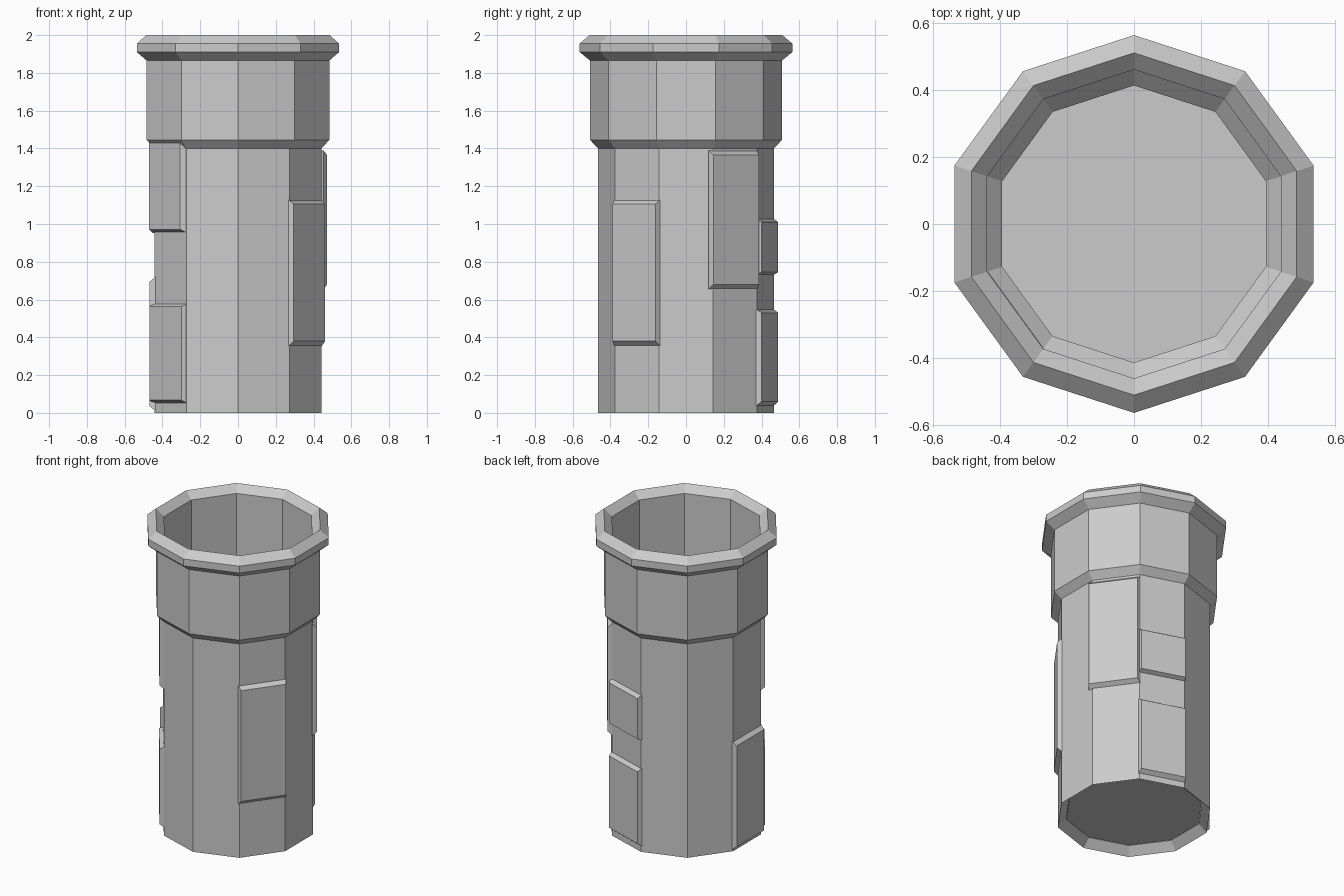
import bpy
import bmesh
from math import cos, sin, radians, pi

if "Cube" in bpy.data.objects:
    bpy.data.objects.remove(bpy.data.objects["Cube"])

SIDES = 10
BODY_R = 0.465
APOTHEM = BODY_R * cos(pi / SIDES)


def finish(name, bm):
    mesh = bpy.data.meshes.new(name)
    bm.to_mesh(mesh)
    bm.free()
    obj = bpy.data.objects.new(name, mesh)
    bpy.context.collection.objects.link(obj)
    return obj


def lathe(name, profile):
    """Ten-sided turned shape; the first and last rings share one floor."""
    bm = bmesh.new()
    rings = []
    for r, z in profile:
        rings.append([bm.verts.new((r * cos(pi / 2 + 2 * pi * i / SIDES),
                                    r * sin(pi / 2 + 2 * pi * i / SIDES), z))
                      for i in range(SIDES)])
    for a, b in zip(rings, rings[1:]):
        for i in range(SIDES):
            j = (i + 1) % SIDES
            bm.faces.new((a[i], a[j], b[j], b[i]))
    bm.faces.new(rings[-1])
    return finish(name, bm)


def panel(name, angle, base_t, outer_t, base_z, outer_z):
    """Bevelled plate on the facet facing the given angle."""
    c, s = cos(radians(angle)), sin(radians(angle))
    bm = bmesh.new()
    loops = []
    for n, (t0, t1), (z0, z1) in ((APOTHEM - 0.006, base_t, base_z),
                                  (APOTHEM + 0.025, outer_t, outer_z)):
        loops.append([bm.verts.new((n * c - t * s, n * s + t * c, z))
                      for t, z in ((t0, z0), (t1, z0), (t1, z1), (t0, z1))])
    base, outer = loops
    bm.faces.new(outer)
    bm.faces.new(base[::-1])
    for i in range(4):
        j = (i + 1) % 4
        bm.faces.new((base[i], base[j], outer[j], outer[i]))
    return finish(name, bm)


# Hollow barrel: outer wall, collar, rim, then the inner wall down to the floor
lathe("barrel", [
    (0.415, 0.05), (BODY_R, 0.0), (BODY_R, 1.40), (0.508, 1.445),
    (0.508, 1.865), (0.563, 1.91), (0.563, 1.955), (0.51, 2.0),
    (0.46, 1.955), (0.46, 1.445), (0.413, 1.40), (0.413, 0.05),
])

# Raised plates around the barrel
full, face = (-0.15, 0.15), (-0.141, 0.141)
panel("front_right_plate", 324, full, face, (0.35, 1.13), (0.38, 1.105))
panel("back_right_plate", 36, (-0.17, 0.15), (-0.16, 0.138), (0.655, 1.39), (0.68, 1.365))
panel("back_upper_plate", 72, full, face, (0.73, 1.03), (0.745, 1.01))
panel("back_lower_plate", 72, full, face, (0.035, 0.55), (0.06, 0.53))
panel("front_left_upper_plate", 216, (-0.17, 0.142), (-0.158, 0.122), (0.953, 1.445), (0.972, 1.43))
panel("front_left_lower_plate", 216, (-0.165, 0.145), (-0.155, 0.132), (0.05, 0.58), (0.068, 0.562))
panel("left_plate", 180, full, face, (0.01, 0.72), (0.035, 0.695))
